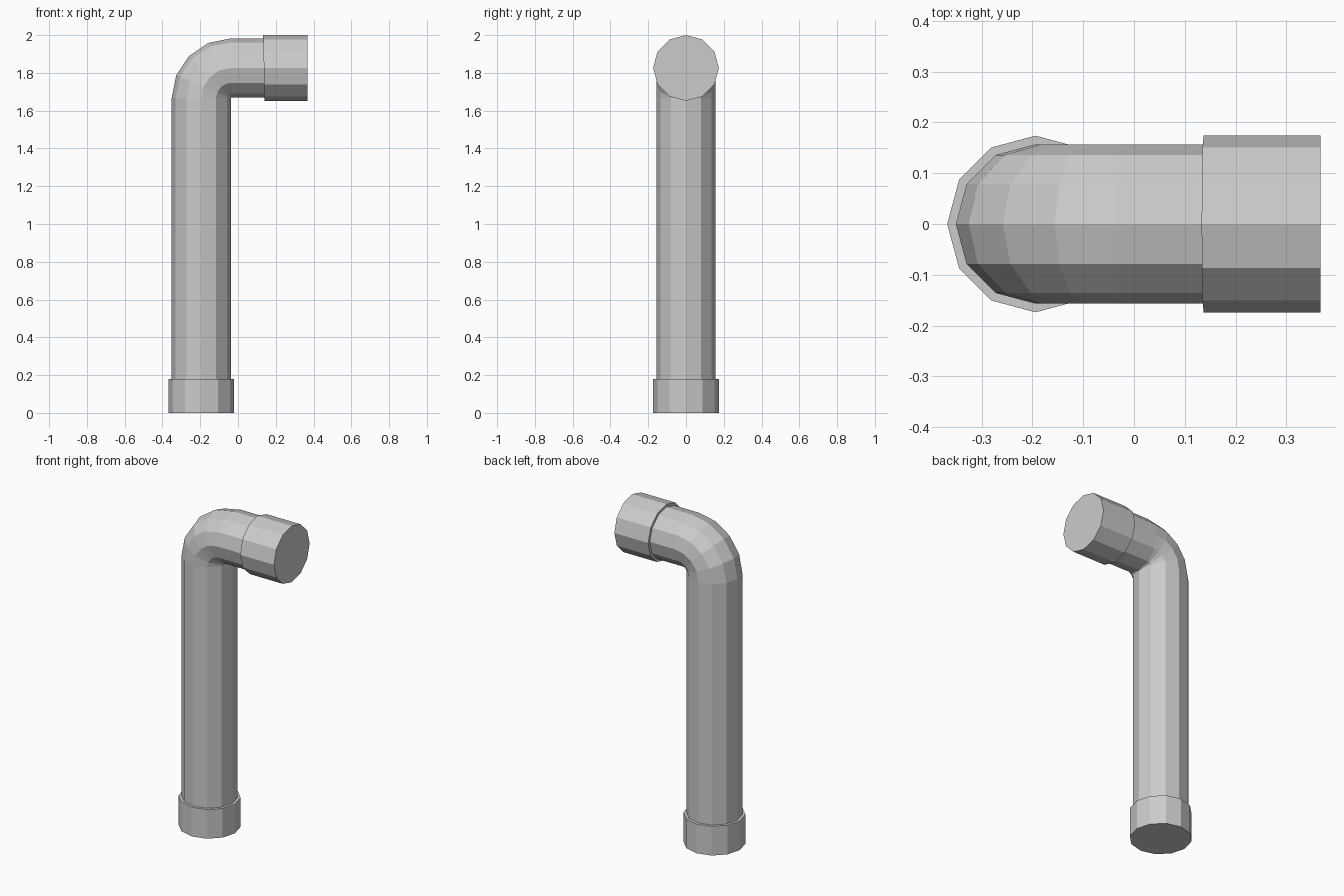
import bpy, bmesh
from math import sin, cos, pi, radians

if "Cube" in bpy.data.objects:
    bpy.data.objects.remove(bpy.data.objects["Cube"])

SIDES = 12
PIPE_R, COLLAR_R = 0.157, 0.174
AXIS_X, AXIS_Z = -0.194, 1.826   # upright and horizontal centre lines
BEND_R = 0.159


def sweep(name, rings, cap_start=False, cap_end=False):
    """Skin 12-sided rings (x, z, heading in degrees from up towards +x, radius)."""
    bm = bmesh.new()
    loops = []
    for x, z, heading, r in rings:
        a = radians(heading)
        loop = []
        for k in range(SIDES):
            t = 2 * pi * k / SIDES
            u = r * cos(t)
            loop.append(bm.verts.new((x + u * cos(a), r * sin(t), z - u * sin(a))))
        loops.append(loop)
    for lo, hi in zip(loops, loops[1:]):
        for k in range(SIDES):
            j = (k + 1) % SIDES
            bm.faces.new((lo[k], lo[j], hi[j], hi[k]))
    if cap_start:
        bm.faces.new(loops[0][::-1])
    if cap_end:
        bm.faces.new(loops[-1])
    mesh = bpy.data.meshes.new(name)
    bm.to_mesh(mesh)
    bm.free()
    obj = bpy.data.objects.new(name, mesh)
    bpy.context.collection.objects.link(obj)
    return obj


# Pipe: upright, four-segment elbow, short horizontal run
cx, cz = AXIS_X + BEND_R, AXIS_Z - BEND_R
bend = []
for i in range(5):
    h = 22.5 * i
    a = radians(h)
    bend.append((cx - BEND_R * cos(a), cz + BEND_R * sin(a), h, PIPE_R))
sweep("bent_pipe",
      [(AXIS_X, 0.18, 0, PIPE_R)] + bend + [(0.137, AXIS_Z, 88.8, PIPE_R)])

# Collar at the foot, closed underneath, with a step up to the pipe
sweep("base_collar",
      [(AXIS_X, 0, 0, COLLAR_R), (AXIS_X, 0.18, 0, COLLAR_R), (AXIS_X, 0.18, 0, PIPE_R)],
      cap_start=True)

# Collar at the outlet, closed at the end; its inner rim is very slightly tilted
sweep("outlet_collar",
      [(0.137, AXIS_Z, 88.8, PIPE_R), (0.137, AXIS_Z, 88.8, COLLAR_R),
       (0.367, AXIS_Z, 90, COLLAR_R)],
      cap_end=True)
